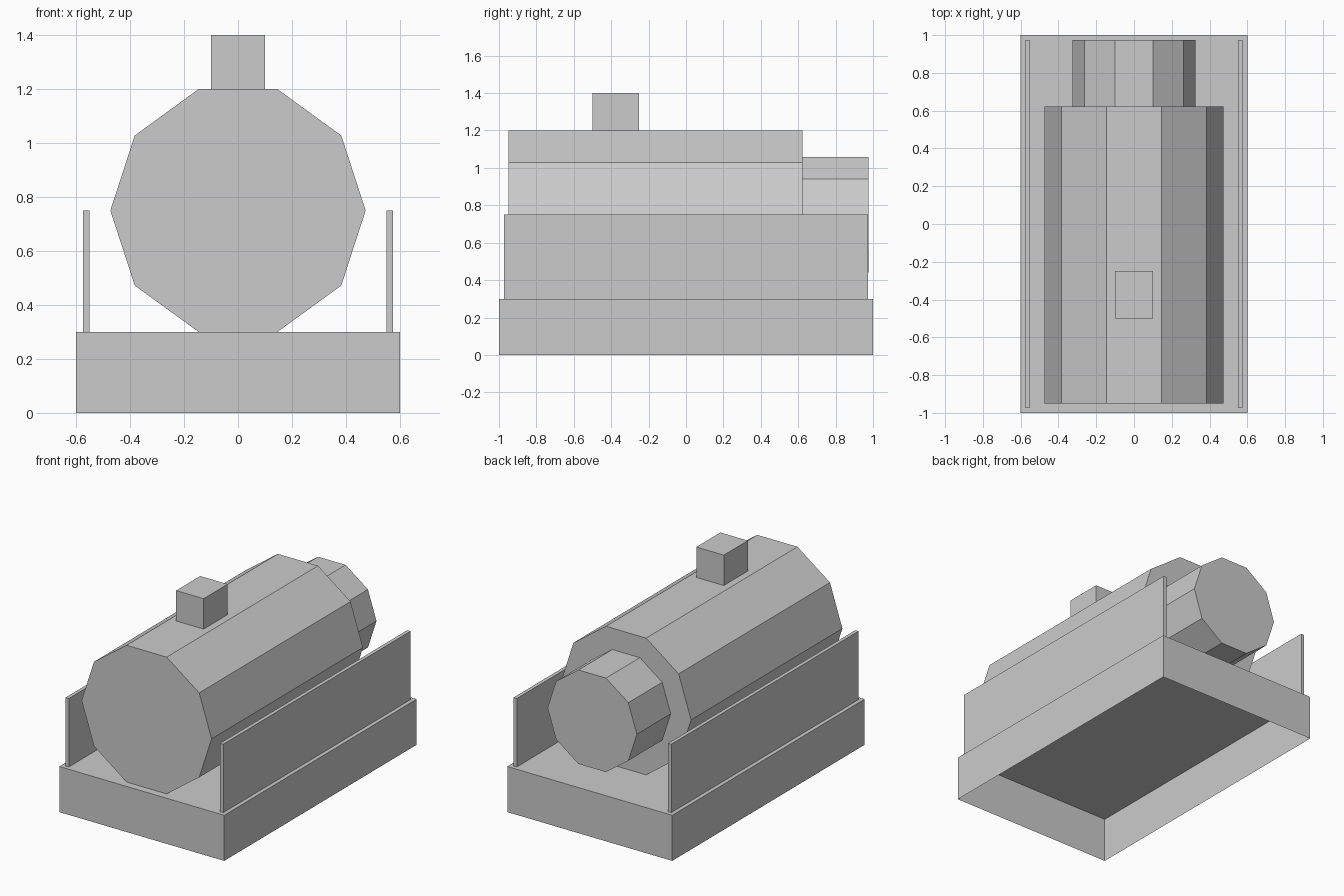
import bpy, bmesh
from math import cos, sin, pi

if "Cube" in bpy.data.objects:
    bpy.data.objects.remove(bpy.data.objects["Cube"])


def make_object(name, bm):
    bmesh.ops.recalc_face_normals(bm, faces=bm.faces[:])
    mesh = bpy.data.meshes.new(name)
    bm.to_mesh(mesh)
    bm.free()
    obj = bpy.data.objects.new(name, mesh)
    bpy.context.collection.objects.link(obj)
    return obj


def box(name, x, y, z, open_bottom=False):
    """Box from (min, max) ranges, optionally without its underside."""
    bm = bmesh.new()
    bmesh.ops.create_cube(bm, size=1)
    for v in bm.verts:
        v.co = [r[0] if c < 0 else r[1] for c, r in zip(v.co, (x, y, z))]
    if open_bottom:
        bottom = [f for f in bm.faces if all(v.co.z == z[0] for v in f.verts)]
        bmesh.ops.delete(bm, geom=bottom, context='FACES_ONLY')
    return make_object(name, bm)


def drum(name, radius, y0, y1, z, sides=10):
    """Flat-sided cylinder lying along y."""
    bm = bmesh.new()
    ring = [bm.verts.new((radius * cos(2 * pi * i / sides), y0,
                          z + radius * sin(2 * pi * i / sides)))
            for i in range(sides)]
    cap = bm.faces.new(ring)
    ext = bmesh.ops.extrude_face_region(bm, geom=[cap], use_keep_orig=True)
    moved = [g for g in ext["geom"] if isinstance(g, bmesh.types.BMVert)]
    bmesh.ops.translate(bm, verts=moved, vec=(0, y1 - y0, 0))
    return make_object(name, bm)


# Hollow base tray, open underneath
box("base", (-0.6, 0.6), (-1, 1), (0, 0.3), open_bottom=True)

# Main tank and narrower rear section
drum("tank", 0.473, -0.95, 0.623, 0.75)
drum("rear_drum", 0.325, 0.623, 0.975, 0.75)

# Cap block on top of the tank
box("top_block", (-0.1, 0.1), (-0.5, -0.25), (1.2, 1.4))

# Thin side panels, mirrored across x
panel = box("side_panels", (0.55, 0.574), (-0.973, 0.973), (0.3, 0.75))
mirror = panel.modifiers.new("Mirror", 'MIRROR')
mirror.use_axis[0] = True
